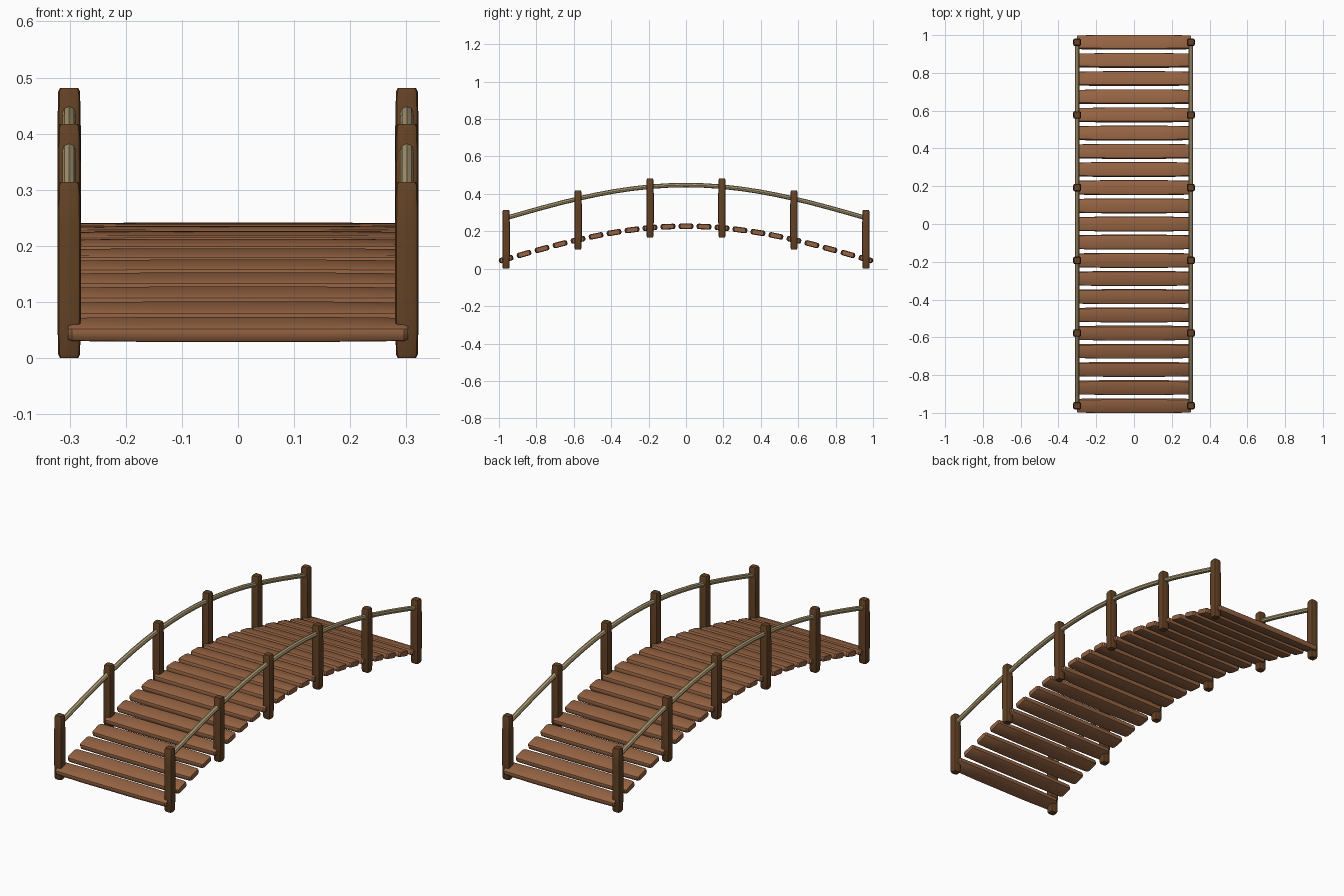
import bpy
import bmesh
from math import sin, cos, pi, atan
from mathutils import Vector, Matrix

cube = bpy.data.objects.get("Cube")
if cube:
    bpy.data.objects.remove(cube)

END = 0.962          # y of the last plank and post
RISE = 0.176         # height of the arch
PLANKS, POSTS = 21, 6
SIDE_X = 0.301


def material(name, rgb):
    m = bpy.data.materials.new(name)
    m.use_nodes = True
    m.diffuse_color = (*rgb, 1)
    m.node_tree.nodes["Principled BSDF"].inputs["Base Color"].default_value = (*rgb, 1)
    return m


plank_wood = material("plank wood", (0.30, 0.125, 0.055))
post_wood = material("dark post wood", (0.125, 0.053, 0.018))
rope_tan = material("rope tan", (0.43, 0.34, 0.18))


def arch(y):
    return RISE * cos(pi / 2 * y / END)


def slope_angle(y):
    return atan(-RISE * pi / 2 / END * sin(pi / 2 * y / END))


def loft(name, rings, mat):
    """Skin a list of closed rings and cap both ends."""
    bm = bmesh.new()
    loops = [[bm.verts.new(p) for p in ring] for ring in rings]
    n = len(loops[0])
    for a, b in zip(loops, loops[1:]):
        for i in range(n):
            j = (i + 1) % n
            bm.faces.new((a[i], a[j], b[j], b[i]))
    bm.faces.new(loops[0][::-1])
    bm.faces.new(loops[-1])
    bmesh.ops.recalc_face_normals(bm, faces=bm.faces)
    mesh = bpy.data.meshes.new(name)
    bm.to_mesh(mesh)
    bm.free()
    mesh.materials.append(mat)
    obj = bpy.data.objects.new(name, mesh)
    bpy.context.collection.objects.link(obj)
    bpy.ops.object.select_all(action="DESELECT")
    obj.select_set(True)
    bpy.context.view_layer.objects.active = obj
    bpy.ops.object.shade_smooth_by_angle(angle=pi / 5)
    return obj


def beam_rings(half_len, half_u, half_v, bevel):
    """Rounded rectangle section along local z, swelling slightly in the middle."""
    section = []
    for q, (su, sv) in enumerate([(1, 1), (-1, 1), (-1, -1), (1, -1)]):
        for step in range(3):
            a = (q + step / 2) * pi / 2
            section.append((su * (half_u - bevel) + bevel * cos(a),
                            sv * (half_v - bevel) + bevel * sin(a)))
    half = [(0.5, 1.0), (1 - 0.007 / half_len, 0.93), (1, 0.78)]
    stations = [(-t, s) for t, s in reversed(half)] + half
    return [[Vector((u * s, v * s, t * half_len)) for u, v in section]
            for t, s in stations]


def place(rings, matrix):
    return [[matrix @ p for p in ring] for ring in rings]


# Deck planks, tilted along the arch
for i in range(PLANKS):
    y = -END + 2 * END * i / (PLANKS - 1)
    rings = beam_rings(0.303, 0.0146, 0.0395, 0.010)
    pose = (Matrix.Translation((0, y, 0.051 + arch(y)))
            @ Matrix.Rotation(slope_angle(y), 4, "X")
            @ Matrix.Rotation(pi / 2, 4, "Y"))
    loft(f"plank_{i + 1}", place(rings, pose), plank_wood)

for side, x in (("left", SIDE_X), ("right", -SIDE_X)):
    # Upright posts
    for i in range(POSTS):
        y = -END + 2 * END * i / (POSTS - 1)
        rings = beam_rings(0.157, 0.021, 0.020, 0.009)
        pose = Matrix.Translation((x, y, 0.157 + arch(y)))
        loft(f"{side}_post_{i + 1}", place(rings, pose), post_wood)

    # Rope handrail following the arch
    rings = []
    for i in range(PLANKS):
        y = -END + 2 * END * i / (PLANKS - 1)
        a = slope_angle(y)
        rings.append([Vector((x + 0.012 * cos(t), y - 0.012 * sin(t) * sin(a),
                              0.271 + arch(y) + 0.012 * sin(t) * cos(a)))
                      for t in (k * pi / 4 for k in range(8))])
    rail = loft(f"{side}_handrail", rings, rope_tan)
    rail.data.shade_smooth()
